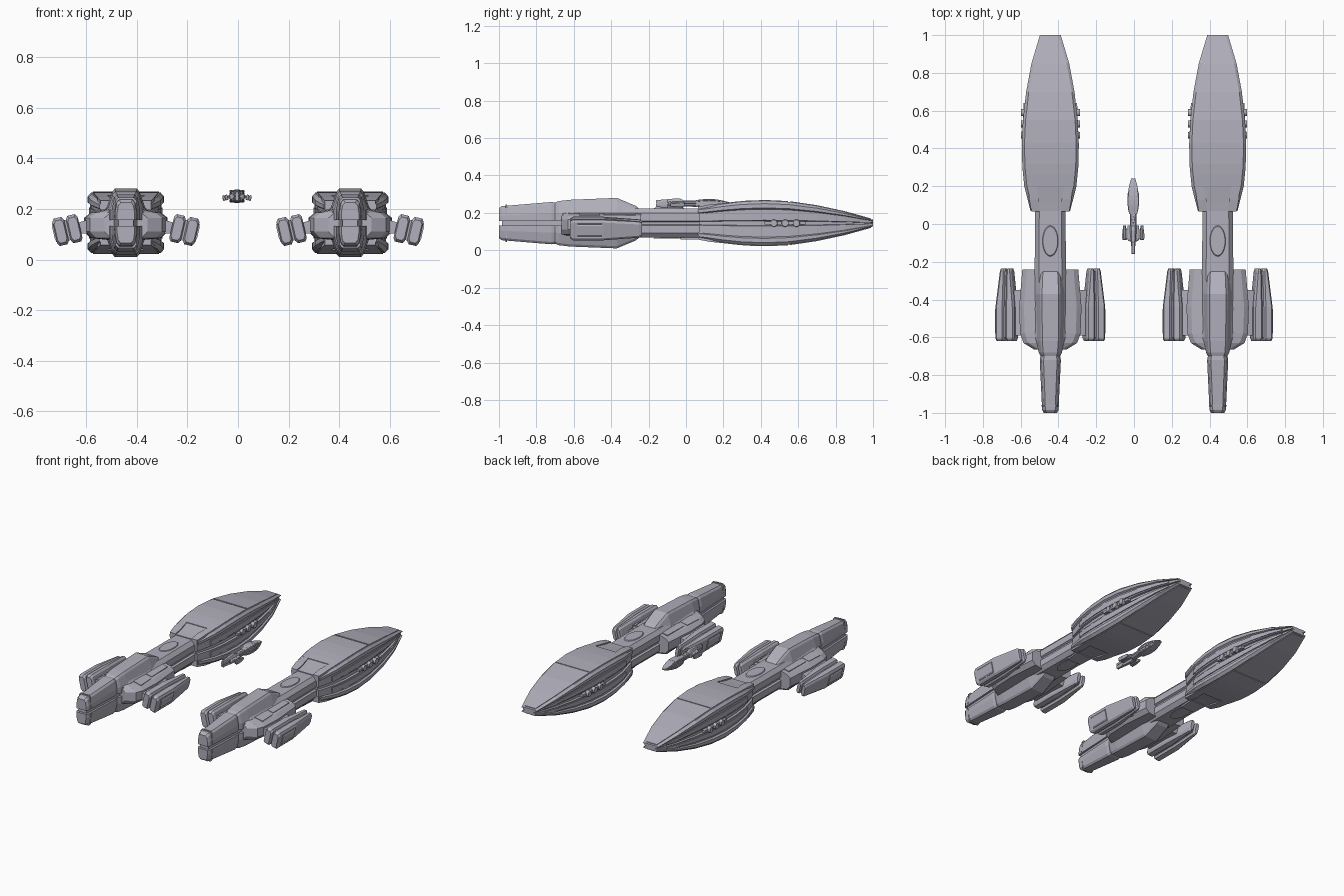
import bpy, bmesh, math
from mathutils import Matrix

cube = bpy.data.objects.get("Cube")
if cube:
    bpy.data.objects.remove(cube, do_unlink=True)

grey = bpy.data.materials.new("hull_grey")
grey.use_nodes = True
COLOUR = (0.44, 0.43, 0.50, 1)
grey.diffuse_color = COLOUR
grey.node_tree.nodes["Principled BSDF"].inputs["Base Color"].default_value = COLOUR

C = 0.145      # height of the centre line
parts = []     # (name, mesh, mirrored)


def add_part(name, bm, mirrored=False):
    bmesh.ops.recalc_face_normals(bm, faces=bm.faces)
    mesh = bpy.data.meshes.new(name)
    bm.to_mesh(mesh)
    bm.free()
    mesh.materials.append(grey)
    parts.append((name, mesh, mirrored))


def loft(name, stations, mirrored=False):
    """Skin a list of (y, ring of (x, z)) and cap both ends."""
    bm = bmesh.new()
    rings = [[bm.verts.new((x, y, z)) for x, z in ring] for y, ring in stations]
    n = len(rings[0])
    for a, b in zip(rings, rings[1:]):
        for i in range(n):
            bm.faces.new((a[i], a[(i + 1) % n], b[(i + 1) % n], b[i]))
    bm.faces.new(rings[0])
    bm.faces.new(rings[-1][::-1])
    add_part(name, bm, mirrored)


def symmetric(half):
    return half + [(-x, z) for x, z in reversed(half)]


def rect(x0, x1, z0, z1):
    return [(x0, z0), (x1, z0), (x1, z1), (x0, z1)]


def disc(name, centre, radii, depth, axis, mirrored=False):
    bm = bmesh.new()
    bmesh.ops.create_cone(bm, cap_ends=True, segments=24, radius1=1, radius2=0.9, depth=depth)
    turn = Matrix.Rotation(math.pi / 2, 4, 'Y') if axis == 'X' else Matrix.Identity(4)
    size = Matrix.Diagonal((radii[0], radii[1], 1, 1))
    bmesh.ops.transform(bm, matrix=Matrix.Translation(centre) @ turn @ size, verts=bm.verts)
    add_part(name, bm, mirrored)


# Forward pod: half width and half height along its length
POD = [(.07, .105, .083), (.12, .118, .09), (.2, .138, .103), (.3, .148, .115),
       (.42, .151, .12), (.55, .145, .114), (.7, .128, .092), (.85, .1, .06), (1, .055, .018)]


def pod_size(y):
    for (y0, w0, h0), (y1, w1, h1) in zip(POD, POD[1:]):
        if y <= y1:
            t = (y - y0) / (y1 - y0)
            return w0 + t * (w1 - w0), h0 + t * (h1 - h0)


def pod_ring(w, h):
    upper = [(w - .014, h), (w, h * .87), (w, h * .68), (w - .01, h * .62),
             (w - .01, h * .13), (w - .022, h * .1)]
    return symmetric([(x, C + z) for x, z in upper] + [(x, C - z) for x, z in reversed(upper)])


loft("forward_pod", [(y, pod_ring(w, h)) for y, w, h in POD])

# Thin armour plates over the top and bottom of the pod
for side, label in ((1, "top"), (-1, "bottom")):
    for k, (y0, y1) in enumerate(((.205, .545), (.555, .99))):
        rows = []
        for i in range(7):
            y = y0 + (y1 - y0) * i / 6
            w, h = pod_size(y)
            rows.append((y, rect(-(w - .02), w - .02, C + side * (h - .004), C + side * (h + .004))))
        loft(f"{label}_armour_{k}", rows)

# Raised leaf panels on the pod sides, above and below the centre slot
for side, label in ((1, "upper"), (-1, "lower")):
    rows = []
    for y in (.17, .25, .35, .45, .55, .7, .85, .93):
        w, h = pod_size(y)
        rows.append((y, rect(w - .02, w - .004, C + side * h * .22, C + side * h * .52)))
    loft(f"{label}_side_panel", rows, True)

# Side sensor cluster
for y in (.47, .53, .59):
    disc("sensor_ring", (.145, y, C), (.02, .02), .022, 'X', True)
loft("sensor_bar", [(.42, rect(.13, .15, C - .008, C + .008)),
                    (.64, rect(.12, .142, C - .008, C + .008))], True)

# Collar brackets where the pod meets the neck
for side, label in ((1, "upper"), (-1, "lower")):
    loft(f"{label}_collar_bracket", [
        (.065, rect(.058, .1, C + side * .05, C + side * .088)),
        (.13, rect(.06, .112, C + side * .06, C + side * .1)),
        (.21, rect(.075, .118, C + side * .08, C + side * .108))], True)


# Neck, with chamfered edges and a side groove
def neck_ring(w, h):
    return symmetric([(w - .022, C + h), (w, C + h - .025), (w, C + .012), (w - .012, C + .006),
                      (w - .012, C - .006), (w, C - .012), (w, C - h + .025), (w - .022, C - h)])


loft("neck", [(y, neck_ring(w, h)) for y, w, h in
              ((-.66, .07, .07), (-.6, .08, .078), (-.24, .083, .078), (.1, .08, .078))])
disc("top_hatch", (0, -.09, C + .079), (.043, .085), .007, 'Z')
disc("bottom_hatch", (0, -.09, C - .079), (.043, .085), .007, 'Z')
loft("neck_keel", [(-.03, rect(-.05, .05, C - .088, C - .07)),
                   (.07, rect(-.055, .055, C - .088, C - .07))])

# Rear spine halves, separated by a slot
SPINE = [(-1, .03, .035, .08), (-.985, .036, .043, .091), (-.95, .037, .045, .094),
         (-.72, .046, .056, .113), (-.7, .042, .052, .11), (-.68, .048, .062, .118),
         (-.62, .052, .072, .125), (-.37, .054, .076, .135), (-.27, .05, .07, .093),
         (-.24, .045, .066, .07)]
for side, label in ((1, "upper"), (-1, "lower")):
    loft(f"{label}_spine", [(y, symmetric([(a - .01, C + side * h), (a, C + side * (h - .012)),
                                           (b, C + side * h * .45), (b, C + side * .012)]))
                            for y, a, b, h in SPINE])
    loft(f"{label}_tail_band", [(y, symmetric([(.031, C + side * .1), (.041, C + side * .088),
                                               (.047, C + side * .02)])) for y in (-.965, -.957)])
loft("spine_core", [(-.985, rect(-.03, .03, C - .02, C + .02)),
                    (-.6, rect(-.05, .05, C - .02, C + .02))])

# Shoulder housings beside the spine
def shoulder(inner, outer):
    return [(inner, .205), (outer - .025, .185), (outer, .165), (outer, .11),
            (outer - .025, .085), (inner, .075)]


loft("shoulder", [(-.665, shoulder(.04, .085)), (-.63, shoulder(.045, .142)),
                  (-.58, shoulder(.045, .16)), (-.44, shoulder(.045, .165)),
                  (-.24, shoulder(.045, .148))], True)


# Framed plates on the shoulders
def shoulder_plate(x0, x1, flip):
    def surface(x):
        return C + flip * (.207 - C - (x - .045) * .2)
    return [(x0, surface(x0) - flip * .008), (x1, surface(x1) - flip * .008),
            (x1, surface(x1)), (x0, surface(x0))]


for flip, label in ((1, "top"), (-1, "bottom")):
    for y0, y1, x1 in ((-.57, -.46, .135), (-.44, -.27, .122)):
        loft(f"{label}_shoulder_plate", [(y0, shoulder_plate(.075, x1, flip)),
                                         (y1, shoulder_plate(.075, x1 - .004, flip))], True)

# Pylons joining shoulders to the nacelles
loft("nacelle_pylon", [(y, [(.14, .105), (.21, .1), (.21, .14), (.14, .16)])
                       for y in (-.59, -.35)], True)


# Nacelles: two leaning slabs each, tapering forward
def slab(cx, cz, w, h):
    lean = math.tan(math.radians(13))
    corners = [(-w, -h + .012), (-w + .008, -h), (w - .008, -h), (w, -h + .012),
               (w, h - .012), (w - .008, h), (-w + .008, h), (-w, h - .012)]
    return [(cx + x + z * lean, cz + z - x * lean) for x, z in corners]


for label, cx, front, cz in (("inner", .204, .212, .122), ("outer", .258, .246, .111)):
    loft(f"{label}_nacelle", [(-.62, slab(cx, cz, .018, .044)), (-.605, slab(cx, cz, .023, .054)),
                              (-.44, slab(cx, cz, .023, .054)), (-.25, slab(front, cz, .014, .042)),
                              (-.235, slab(front, cz, .01, .034))], True)
loft("nacelle_core", [(-.6, slab(.231, .116, .018, .04)), (-.44, slab(.231, .116, .018, .04)),
                      (-.25, slab(.229, .116, .012, .03))], True)
loft("nacelle_side_plate", [(-.58, slab(.281, .106, .005, .036)),
                            (-.45, slab(.281, .106, .005, .036))], True)

# Place two large ships and one small one, sharing meshes
for ship, loc, s in (("right_ship", (-.443, 0, 0), 1), ("left_ship", (.443, 0, 0), 1),
                     ("small_ship", (-.004, .04, .221), .2)):
    for name, mesh, mirrored in parts:
        ob = bpy.data.objects.new(f"{ship}_{name}", mesh)
        bpy.context.collection.objects.link(ob)
        ob.location = loc
        ob.scale = (s, s, s)
        if mirrored:
            ob.modifiers.new("mirror", 'MIRROR').use_mirror_merge = False
